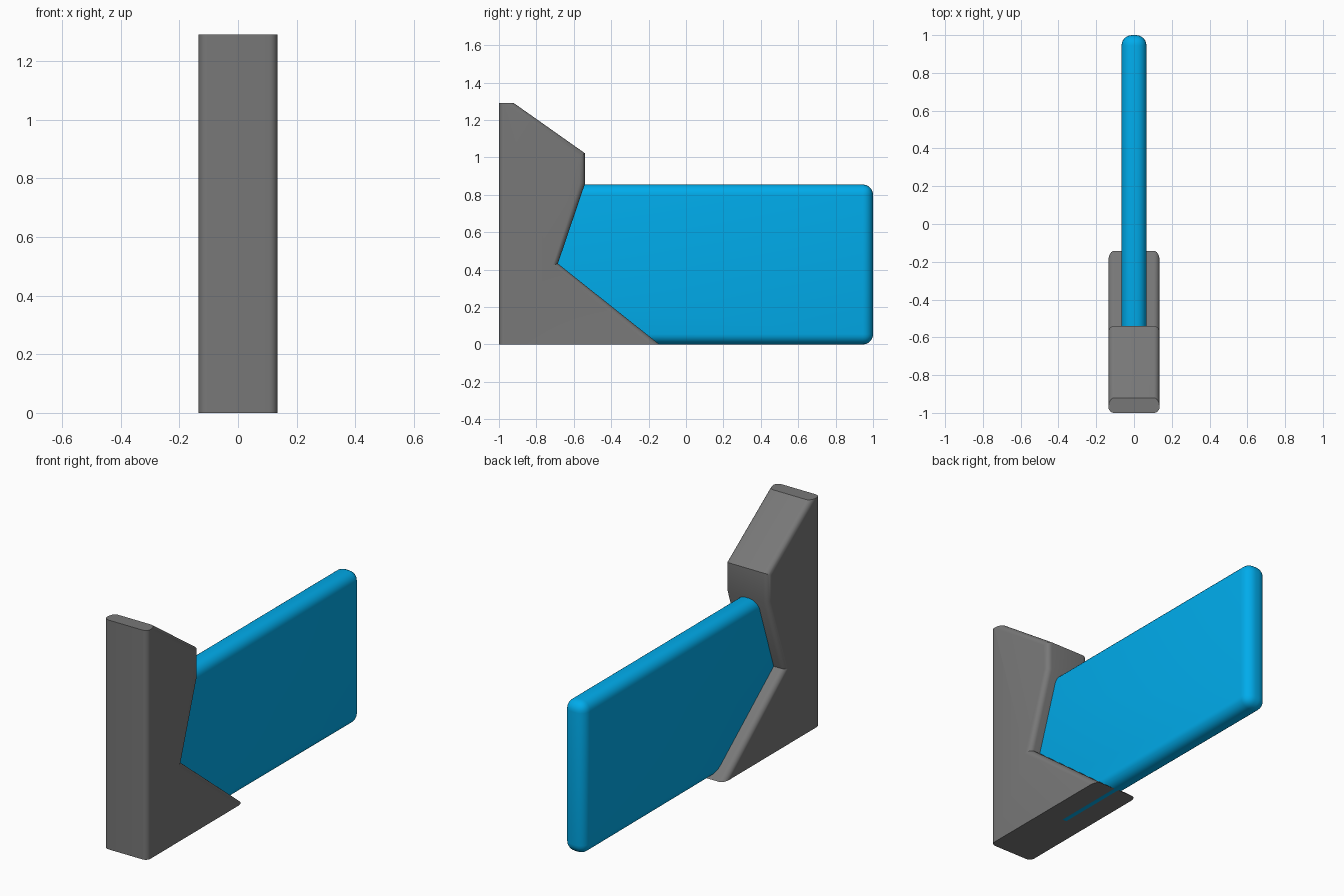
import bpy, bmesh, math

if "Cube" in bpy.data.objects:
    bpy.data.objects.remove(bpy.data.objects["Cube"])


def profile_part(name, outline, half_width, radius, pick, color, segments=6):
    """Extrude a (y, z) outline along x and round the picked edges."""
    bm = bmesh.new()
    face = bm.faces.new([bm.verts.new((-half_width, y, z)) for y, z in outline])
    ext = bmesh.ops.extrude_face_region(bm, geom=[face])
    moved = [v for v in ext["geom"] if isinstance(v, bmesh.types.BMVert)]
    bmesh.ops.translate(bm, verts=moved, vec=(2 * half_width, 0, 0))
    bmesh.ops.recalc_face_normals(bm, faces=bm.faces)
    edges = [e for e in bm.edges if pick(e.verts[0].co, e.verts[1].co)]
    bmesh.ops.bevel(bm, geom=edges, offset=radius, offset_type='OFFSET',
                    segments=segments, profile=0.5, affect='EDGES')
    bmesh.ops.recalc_face_normals(bm, faces=bm.faces)
    mesh = bpy.data.meshes.new(name)
    bm.to_mesh(mesh)
    bm.free()
    obj = bpy.data.objects.new(name, mesh)
    bpy.context.collection.objects.link(obj)
    mat = bpy.data.materials.new(name + "_paint")
    mat.diffuse_color = color
    mat.use_nodes = True
    mat.node_tree.nodes["Principled BSDF"].inputs["Base Color"].default_value = mat.diffuse_color
    mesh.materials.append(mat)
    bpy.ops.object.select_all(action='DESELECT')
    obj.select_set(True)
    bpy.context.view_layer.objects.active = obj
    bpy.ops.object.shade_smooth_by_angle(angle=math.radians(25))
    return obj


# Notched grey bracket: side edges rounded, flat cut at top and bottom
profile_part(
    "bracket",
    [(-1, 0.0003), (-1, 1.29), (-0.92, 1.29), (-0.54, 1.022),
     (-0.54, 0.86), (-0.685, 0.432), (-0.142, 0.0003)],
    0.135, 0.03,
    lambda a, b: abs(a.x - b.x) < 1e-5 and abs(a.z - b.z) > 1e-5,
    (0.187, 0.187, 0.187, 1))

# Blue slab with every edge rounded; its near end is buried in the bracket
profile_part(
    "blade",
    [(-0.6, 0), (-0.78, 0.2), (-0.78, 0.855), (1, 0.855), (1, 0)],
    0.066, 0.055,
    lambda a, b: True,
    (0.0, 0.41, 0.83, 1))
